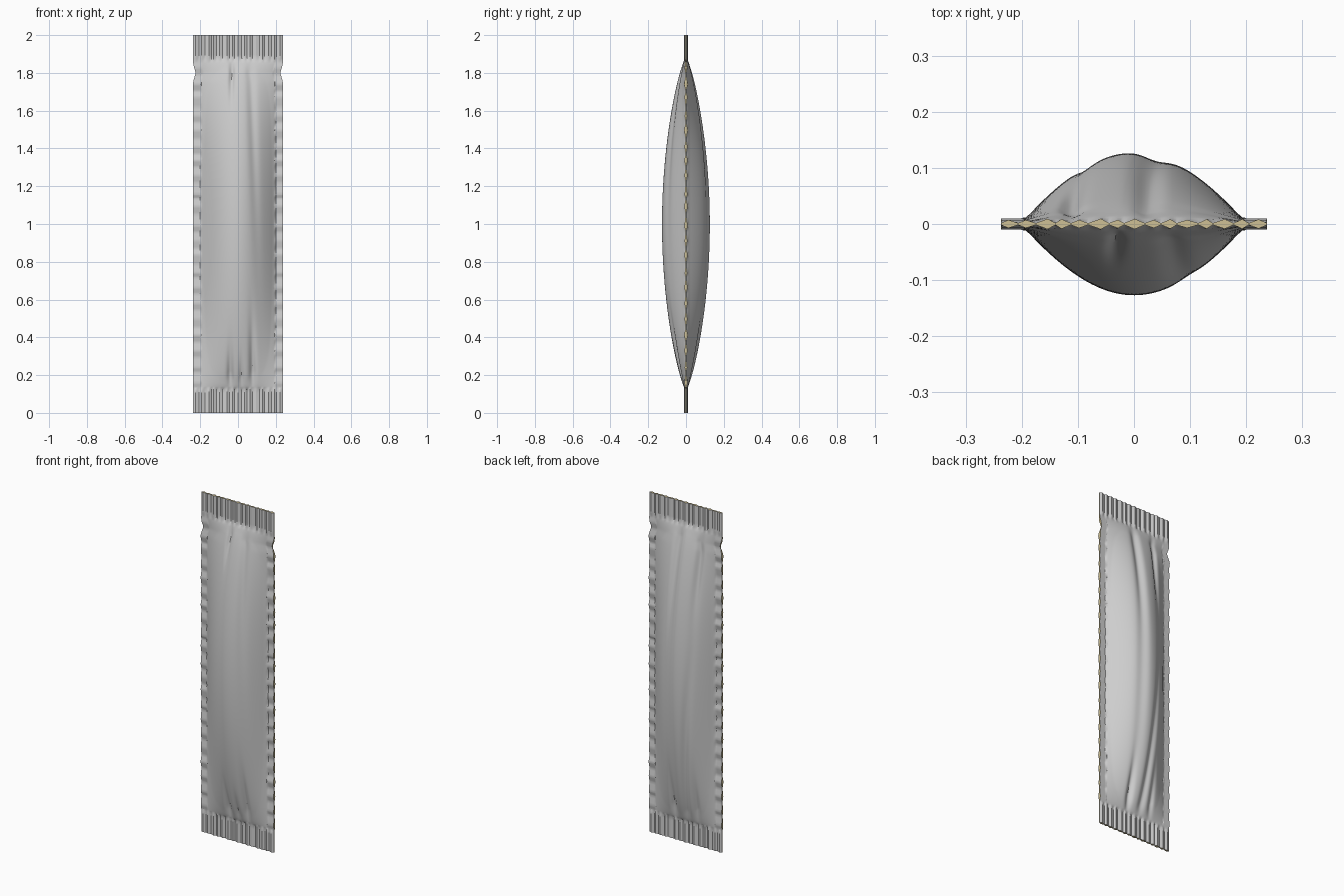
import bpy, math, random
from mathutils import Vector

random.seed(4)
cube = bpy.data.objects.get("Cube")
if cube:
    bpy.data.objects.remove(cube)

HALF_W, POUCH_W, HEIGHT, SEAL = 0.237, 0.2, 2.0, 0.125


def material(name, rgb, rough=0.5):
    m = bpy.data.materials.new(name)
    m.diffuse_color = (*rgb, 1)
    m.use_nodes = True
    bsdf = m.node_tree.nodes["Principled BSDF"]
    bsdf.inputs["Base Color"].default_value = (*rgb, 1)
    bsdf.inputs["Roughness"].default_value = rough
    return m


foil = material("silver grey foil", (0.62, 0.62, 0.62))
edge = material("tan cut edge", (0.62, 0.53, 0.3))


def crimp(start, end, teeth, steps):
    """Irregular zigzag: list of (position, half thickness)."""
    count = teeth * 2
    pitch = (end - start) / count
    knots = []
    for i in range(count + 1):
        inner = 0 < i < count
        pos = start + pitch * (i + (random.uniform(-0.3, 0.3) if inner else 0))
        knots.append((pos, random.uniform(0.007, 0.01) if i % 2 else 0.0015))
    out = []
    for (p, a), (q, b) in zip(knots, knots[1:]):
        for s in range(steps):
            t = s / steps
            out.append((p + (q - p) * t, a + (b - a) * t))
    return out + [knots[-1]]


columns = crimp(-HALF_W, HALF_W, 15, 3)
middle = crimp(SEAL, HEIGHT - SEAL, 21, 4)
band = [(SEAL * i / 6, 0.0015) for i in range(6)]
rows = band + middle + [(HEIGHT - z, t) for z, t in reversed(band)]


def bell(v, width):
    return math.exp(-(v / width) ** 2)


# Folds: x at bottom, x at top, centre height, length, width, depth
FOLDS = {
    -1: [(-0.04, -0.05, 0.15, 0.18, 0.016, 0.02), (0.08, 0.05, 0.18, 0.25, 0.016, 0.018),
         (-0.06, -0.03, 1.82, 0.16, 0.014, 0.014), (0.13, 0.06, 1.6, 0.6, 0.022, 0.009),
         (0.02, 0.0, 0.15, 0.12, 0.012, 0.012)],
    1: [(-0.01, -0.16, 0.45, 0.6, 0.02, 0.014), (0.04, 0.02, 1.7, 0.4, 0.022, 0.014),
        (0.05, 0.03, 1.0, 0.7, 0.03, 0.009), (-0.06, -0.12, 1.7, 0.3, 0.018, 0.016),
        (0.06, 0.04, 0.18, 0.2, 0.016, 0.018), (-0.09, -0.1, 0.2, 0.2, 0.016, 0.012)],
}


def pillow(x, z, side):
    """Bulge of the filled pouch, with folds pressed into it."""
    t = (z - SEAL) / (HEIGHT - 2 * SEAL)
    if abs(x) >= POUCH_W or not 0 < t < 1:
        return 0
    across = math.cos(math.pi / 2 * x / POUCH_W) ** 0.9
    along = math.sin(math.pi * t) ** 0.68
    depth = 0.127 * across * along
    for low, high, zc, length, width, amount in FOLDS[side]:
        line = low + (high - low) * z / HEIGHT
        depth -= amount * bell(x - line, width) * bell(z - zc, length) * min(1, depth / 0.03)
    return max(depth, 0)


def point(col, row, side):
    x, col_thick = col
    z, row_thick = row
    in_band = z <= SEAL or z >= HEIGHT - SEAL
    depth = pillow(x, z, side)
    if in_band:
        flat = col_thick
    elif abs(x) >= POUCH_W - 0.004:
        flat = row_thick
    else:
        flat = 0.004
    # Tear notch narrows both edges
    notch = 0.013 * max(0, 1 - abs(z - 1.8) / 0.045)
    x *= 1 - notch / HALF_W
    return Vector((x, side * (flat * max(0, 1 - depth / 0.02) + depth), z))


def build(name, verts, faces, mat):
    mesh = bpy.data.meshes.new(name)
    mesh.from_pydata(verts, [], faces)
    mesh.materials.append(mat)
    ob = bpy.data.objects.new(name, mesh)
    bpy.context.collection.objects.link(ob)
    bpy.ops.object.select_all(action='DESELECT')
    ob.select_set(True)
    bpy.context.view_layer.objects.active = ob
    bpy.ops.object.shade_smooth_by_angle(angle=math.radians(30))
    return ob


# Front and back foil sheets
nc, nr = len(columns), len(rows)
for name, side in (("front_sheet", -1), ("back_sheet", 1)):
    verts = [point(c, r, side) for r in rows for c in columns]
    faces = []
    for j in range(nr - 1):
        for i in range(nc - 1):
            a = j * nc + i
            quad = (a, a + 1, a + nc + 1, a + nc)
            faces.append(quad if side < 0 else quad[::-1])
    build(name, verts, faces, foil)

# Cut edge running round the whole outline
outline = ([(c, rows[0]) for c in columns] + [(columns[-1], r) for r in rows[1:]]
           + [(c, rows[-1]) for c in columns[-2::-1]]
           + [(columns[0], r) for r in rows[-2:0:-1]])
n = len(outline)
verts = [point(c, r, side) for side in (-1, 1) for c, r in outline]
faces = [(i, i + n, (i + 1) % n + n, (i + 1) % n) for i in range(n)]
build("cut_edge", verts, faces, edge)
